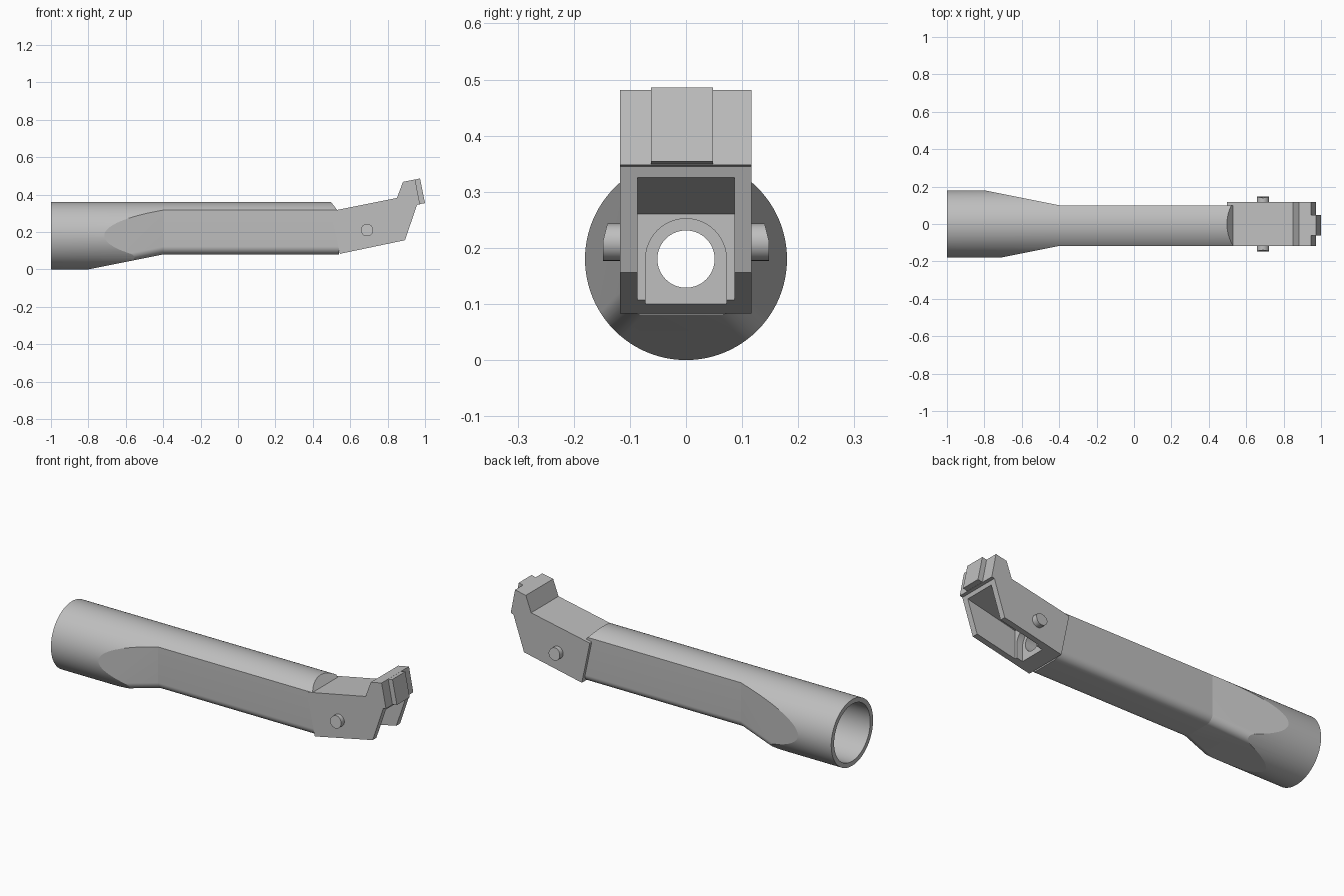
import bpy, bmesh, math
from math import sin, cos, pi
from mathutils import Vector

cube = bpy.data.objects.get("Cube")
if cube:
    bpy.data.objects.remove(cube)

grey = bpy.data.materials.new("plain grey")
grey.use_nodes = True
COLOUR = (0.52, 0.52, 0.52, 1)
grey.diffuse_color = COLOUR
for node in grey.node_tree.nodes:
    if node.type == 'BSDF_PRINCIPLED':
        node.inputs["Base Color"].default_value = COLOUR

AXIS_Z = 0.18  # height of the tube axis


def loft(name, rings, cut=None):
    """Closed solid through matching rings of points, optionally trimmed by a plane."""
    bm = bmesh.new()
    loops = [[bm.verts.new(p) for p in ring] for ring in rings]
    n = len(loops[0])
    for a, b in zip(loops, loops[1:]):
        for i in range(n):
            j = (i + 1) % n
            bm.faces.new((a[i], a[j], b[j], b[i]))
    bm.faces.new(loops[0])
    bm.faces.new(loops[-1])
    bmesh.ops.recalc_face_normals(bm, faces=bm.faces)
    if cut:
        geom = bm.verts[:] + bm.edges[:] + bm.faces[:]
        res = bmesh.ops.bisect_plane(bm, geom=geom, plane_co=cut[0], plane_no=cut[1], clear_outer=True)
        edges = [e for e in res["geom_cut"] if isinstance(e, bmesh.types.BMEdge)]
        bmesh.ops.contextual_create(bm, geom=edges)
        bmesh.ops.recalc_face_normals(bm, faces=bm.faces)
    mesh = bpy.data.meshes.new(name)
    bm.to_mesh(mesh)
    bm.free()
    mesh.materials.append(grey)
    ob = bpy.data.objects.new(name, mesh)
    bpy.context.collection.objects.link(ob)
    return ob


def prism_y(name, profile, y0, y1):
    return loft(name, [[(x, y, z) for x, z in profile] for y in (y0, y1)])


def prism_x(name, section, x0, x1, cut=None):
    return loft(name, [[(x, y, z) for y, z in section] for x in (x0, x1)], cut)


def arc(cy, cz, r, a0, a1, steps):
    return [(cy + r * cos(a0 + (a1 - a0) * i / steps), cz + r * sin(a0 + (a1 - a0) * i / steps))
            for i in range(steps + 1)]


def circle(r, cy=0, cz=AXIS_Z, steps=96):
    return arc(cy, cz, r, 0, 2 * pi, steps)[:-1]


def boolean(ob, tool, operation):
    mod = ob.modifiers.new("cut", 'BOOLEAN')
    mod.operation, mod.solver, mod.object = operation, 'EXACT', tool
    bpy.context.view_layer.objects.active = ob
    bpy.ops.object.modifier_apply(modifier=mod.name)
    bpy.data.objects.remove(tool)


def finish(ob):
    bpy.ops.object.select_all(action='DESELECT')
    ob.select_set(True)
    bpy.context.view_layer.objects.active = ob
    bpy.ops.object.shade_smooth_by_angle(angle=math.radians(10))


# Tubular handle with a sloped end at the top
handle = prism_x("handle_tube", circle(0.18), -1, 0.54,
                 cut=(Vector((0.53, 0, 0.318)), Vector((0.042, 0, 0.033))))


# Envelope that flattens the sides and underside, with rounded lower corners
def envelope_ring(x, spread, r=0.042):
    front, back, low = -0.117 - spread, 0.1 + spread, 0.08 - spread
    outline = [(back, 0.5), (front, 0.5)]
    outline += arc(front + r, low + r, r, pi, 1.5 * pi, 12)
    outline += arc(back - r, low + r, r, 1.5 * pi, 2 * pi, 12)
    return [(x, y, z) for y, z in outline]


envelope = loft("envelope", [envelope_ring(-1.1, 0.14), envelope_ring(-0.4, 0), envelope_ring(0.7, 0)])
boolean(handle, envelope, 'INTERSECT')
boolean(handle, prism_x("wide_bore", circle(0.155), -1.1, -0.8), 'DIFFERENCE')
boolean(handle, prism_x("narrow_bore", circle(0.051), -0.9, 0.7), 'DIFFERENCE')
finish(handle)

# Angled head with an upright end plate
head = prism_y("angled_head", [(0.497, 0.311), (0.85, 0.382), (0.882, 0.468), (0.947, 0.481),
                               (0.973, 0.348), (0.957, 0.345), (0.893, 0.156), (0.545, 0.083)],
               -0.118, 0.117)

# Cavity open at the end and underneath, with an arched recess around the bore
cavity = prism_y("cavity", [(0.66, 0), (0.66, 0.26), (1.05, 0.348), (1.05, 0)], -0.086, 0.086)
boolean(head, cavity, 'DIFFERENCE')
arch = [(0.072, 0)] + arc(0, AXIS_Z, 0.072, 0, pi, 32) + [(-0.072, 0)]
boolean(head, prism_x("arch_recess", arch, 0.625, 0.7), 'DIFFERENCE')
boolean(head, prism_x("narrow_bore", circle(0.051), 0.4, 0.7), 'DIFFERENCE')
finish(head)

# Raised tab on the end plate
tab = prism_y("end_tab", [(0.945, 0.48), (0.973, 0.486), (1.0, 0.354), (0.971, 0.349)], -0.062, 0.048)
finish(tab)

# Side pins with an end that leans inward towards the top
for name, side in (("right_pin", -1), ("left_pin", 1)):
    section = circle(0.033, 0.69, 0.21, 48)
    rings = [[(x, side * 0.1, z) for x, z in section],
             [(x, side * (0.148 - 0.25 * max(0, z - 0.212)), z) for x, z in section]]
    finish(loft(name, rings))
